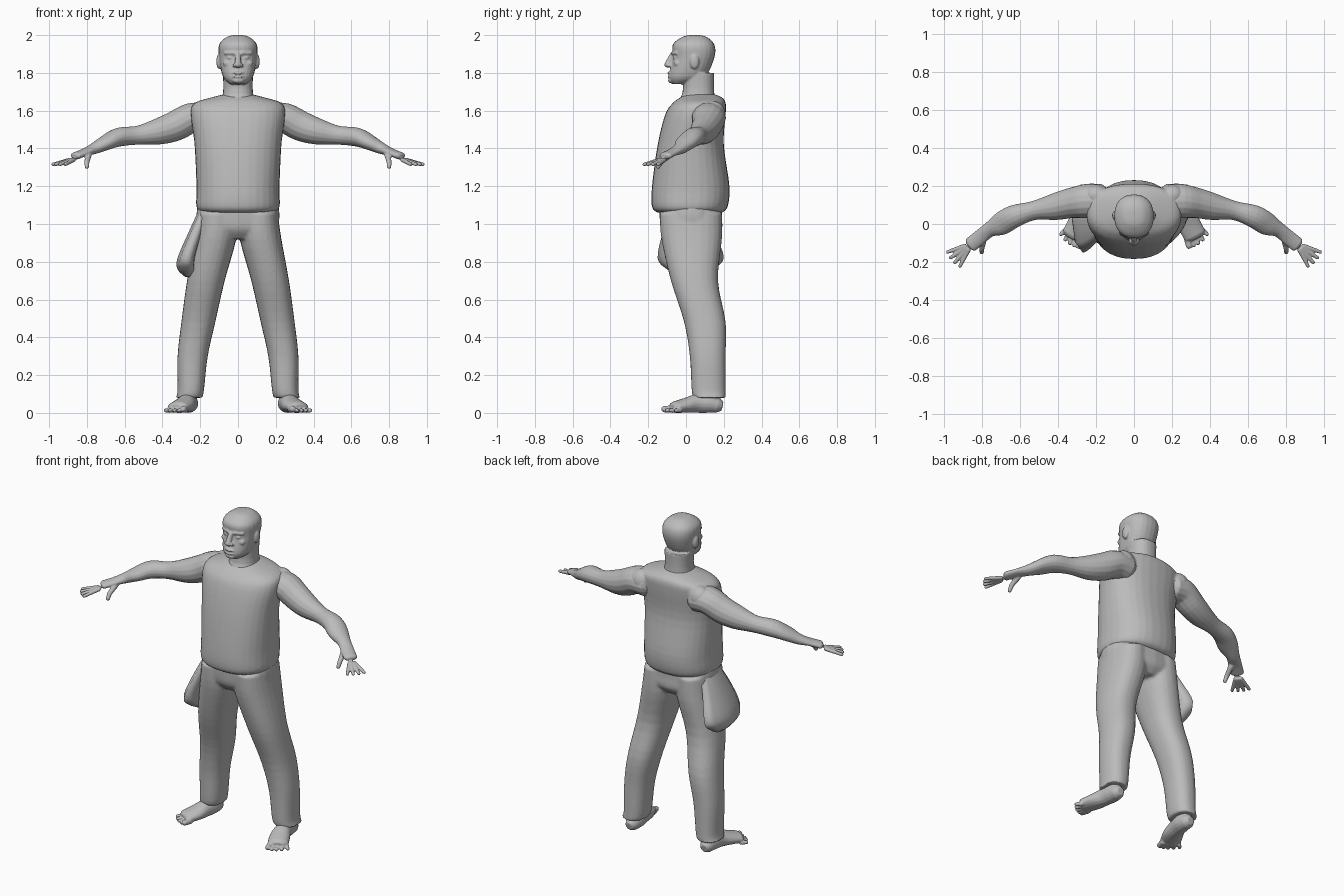
import bpy, bmesh, math
from mathutils import Vector, Matrix

if "Cube" in bpy.data.objects:
    bpy.data.objects.remove(bpy.data.objects["Cube"], do_unlink=True)

GREY = (.5, .5, .5, 1)
grey = bpy.data.materials.new("plain_grey")
grey.use_nodes = True
grey.diffuse_color = GREY
grey.node_tree.nodes["Principled BSDF"].inputs["Base Color"].default_value = GREY

X_AXIS, Y_AXIS, Z_AXIS = Vector((1, 0, 0)), Vector((0, 1, 0)), Vector((0, 0, 1))
SIDES = (1, -1)


def spline(rows, steps=4):
    """Smooth curve through every row of numbers."""
    result, last = [], len(rows) - 1
    for i in range(last):
        near = rows[max(i - 1, 0)], rows[i], rows[i + 1], rows[min(i + 2, last)]
        for step in range(steps):
            t = step / steps
            result.append([
                b + t * ((c - a) / 2 + t * (a - 2.5 * b + 2 * c - d / 2
                                            + t * (1.5 * (b - c) + (d - a) / 2)))
                for a, b, c, d in zip(*near)])
    result.append(rows[-1])
    return result


def ring(bm, centre, side, up, width, depth, count, power=2):
    """Superellipse ring of vertices."""
    def bend(value):
        return math.copysign(abs(value) ** (2 / power), value)
    angles = [math.tau * i / count for i in range(count)]
    return [bm.verts.new(centre + side * bend(math.cos(angle)) * width
                         + up * bend(math.sin(angle)) * depth) for angle in angles]


def bridge(bm, rings):
    """Closed skin over a row of rings."""
    for low, high in zip(rings, rings[1:]):
        for i in range(len(low)):
            bm.faces.new((low[i - 1], low[i], high[i], high[i - 1]))
    bm.faces.new(rings[0])
    bm.faces.new(rings[-1])


def stack(bm, rows, count=24, power=2.3, sign=1):
    """Level rings: height, half width, front, back and centre x."""
    rings = []
    for height, width, front, back, middle in spline(rows):
        centre = Vector((sign * middle, (front + back) / 2, height))
        rings.append(ring(bm, centre, X_AXIS, Y_AXIS, width, (back - front) / 2,
                          count, power))
    bridge(bm, rings)


def tube(bm, rows, sign=1, count=16):
    """Round-ended limb along a path: x, y, z, sideways and upward radius."""
    path = [(Vector((sign * x, y, z)), width, height)
            for x, y, z, width, height in spline(rows)]
    rings, last = [], len(path) - 1
    for i, (point, width, height) in enumerate(path):
        along = path[min(i + 1, last)][0] - path[max(i - 1, 0)][0]
        along.normalize()
        side = along.cross(Z_AXIS).normalized()
        up = side.cross(along)
        rings.append(ring(bm, point, side, up, width, height, count))
        if i in (0, last):
            tip = point + along * min(width, height) * (.6 if i else -.6)
            cap = ring(bm, tip, side, up, width * .6, height * .6, count)
            rings.insert(len(rings) if i else 0, cap)
    bridge(bm, rings)


def finger(bm, start, end, radius, sign):
    tube(bm, [(*start, radius, radius), (*end, radius * .8, radius * .8)], sign)


def ball(bm, centre, radii, sign=1):
    x, y, z = centre
    place = Matrix.Translation((sign * x, y, z)) @ Matrix.Diagonal((*radii, 1))
    bmesh.ops.create_uvsphere(bm, u_segments=16, v_segments=10, radius=1, matrix=place)


def finish(name, bm, voxel=0):
    """Make the object; with a voxel size its pieces are fused and softened."""
    bmesh.ops.recalc_face_normals(bm, faces=bm.faces)
    for face in bm.faces:
        face.smooth = True
    mesh = bpy.data.meshes.new(name)
    bm.to_mesh(mesh)
    bm.free()
    mesh.materials.append(grey)
    part = bpy.data.objects.new(name, mesh)
    bpy.context.collection.objects.link(part)
    if voxel:
        fuse = part.modifiers.new("Fuse", 'REMESH')
        fuse.mode = 'VOXEL'
        fuse.voxel_size = voxel
        fuse.use_smooth_shade = True
        soften = part.modifiers.new("Soften", 'SMOOTH')
        soften.factor = .5
        soften.iterations = 2


# Neck and skull
head = bmesh.new()
stack(head, [(1.6, .11, -.08, .17, 0), (1.69, .08, -.02, .15, 0), (1.8, .08, -.02, .15, 0)])
stack(head, [(1.74, .04, -.07, 0, 0), (1.78, .08, -.09, .1, 0), (1.88, .1, -.07, .15, 0),
             (1.95, .1, -.07, .15, 0), (1.99, .06, -.02, .11, 0), (2, .02, .02, .07, 0)])
# Nose, lips and chin
finger(head, (0, -.1, 1.84), (0, -.07, 1.9), .017, 1)
for height in (1.8, 1.78):
    ball(head, (0, -.085, height), (.03, .014, .008))
ball(head, (0, -.08, 1.76), (.03, .015, .015))
for sign in SIDES:
    # Nostril, brow, cheek, eye and ear
    ball(head, (.017, -.09, 1.84), (.012, .015, .01), sign)
    finger(head, (.02, -.07, 1.905), (.07, -.05, 1.905), .01, sign)
    ball(head, (.055, -.045, 1.85), (.025, .02, .02), sign)
    ball(head, (.04, -.05, 1.88), (.02, .02, .01), sign)
    ball(head, (.1, .045, 1.86), (.015, .025, .04), sign)
finish("head", head, .005)

# Arms with a fan of fingers and a lowered thumb
arms = bmesh.new()
for sign in SIDES:
    tube(arms, [(.17, .12, 1.56, .09, .08), (.25, .12, 1.56, .09, .08),
                (.33, .11, 1.52, .08, .08), (.42, .09, 1.49, .07, .07),
                (.53, .07, 1.47, .05, .05), (.63, .04, 1.46, .06, .05),
                (.7, 0, 1.43, .06, .04), (.76, -.03, 1.4, .04, .03),
                (.81, -.07, 1.38, .04, .02), (.86, -.11, 1.36, .04, .02)], sign)
    palm = Vector((.85, -.1, 1.35))
    for i in range(4):
        angle = math.radians(14 * i - 62)
        reach = Vector((math.cos(angle), math.sin(angle), -.25))
        finger(arms, palm + reach * .04, palm + reach * .14, .012, sign)
    finger(arms, (.79, -.08, 1.37), (.8, -.13, 1.33), .017, sign)
    finger(arms, (.8, -.13, 1.33), (.8, -.15, 1.3), .014, sign)
finish("arms", arms, .005)

# Sleeveless shirt
shirt = bmesh.new()
stack(shirt, [(1.06, .19, -.15, .19, 0), (1.09, .22, -.18, .22, 0), (1.2, .22, -.18, .23, 0),
              (1.42, .23, -.15, .2, 0), (1.58, .25, -.11, .21, 0), (1.64, .23, -.07, .21, 0),
              (1.67, .14, -.03, .19, 0), (1.69, .06, .01, .14, 0)], count=32)
for sign in SIDES:
    ball(shirt, (.2, .15, 1.58), (.07, .06, .07), sign)
finish("shirt", shirt, .008)

# Trousers: hips fused with both legs
trousers = bmesh.new()
stack(trousers, [(1.12, .21, -.14, .19, 0), (1.04, .22, -.14, .19, 0),
                 (.97, .2, -.13, .19, 0), (.92, .1, -.09, .15, 0)])
for sign in SIDES:
    stack(trousers, [(1.06, .1, -.14, .19, .11), (.92, .11, -.13, .19, .12),
                     (.7, .1, -.08, .17, .17), (.48, .09, -.01, .21, .21),
                     (.3, .08, .02, .21, .24), (.12, .07, .03, .21, .25),
                     (.08, .07, .04, .21, .26)], sign=sign)
finish("trousers", trousers, .009)

# Bare feet with toes
feet = bmesh.new()
for sign in SIDES:
    stack(feet, [(.17, .05, .08, .18, .26), (.04, .04, .07, .18, .26)], sign=sign)
    tube(feet, [(.26, .17, .04, .04, .04), (.26, .12, .05, .05, .05),
                (.27, .06, .05, .05, .05), (.29, 0, .04, .06, .04),
                (.32, -.06, .03, .06, .03)], sign)
    for i in range(5):
        radius = .013 if i else .02
        finger(feet, (.28 + .02 * i, .01 * i - .07, radius),
               (.29 + .024 * i, .004 * i * i - .12, radius), radius, sign)
finish("feet", feet, .005)

# Pouch hanging on the right hip
pouch = bmesh.new()
stack(pouch, [(1.09, .03, -.06, .1, -.17), (.96, .04, -.12, .15, -.22),
              (.82, .05, -.15, .2, -.27), (.76, .05, -.1, .14, -.27),
              (.72, .02, -.03, .07, -.26)], count=8, power=2)
finish("hip_pouch", pouch)
